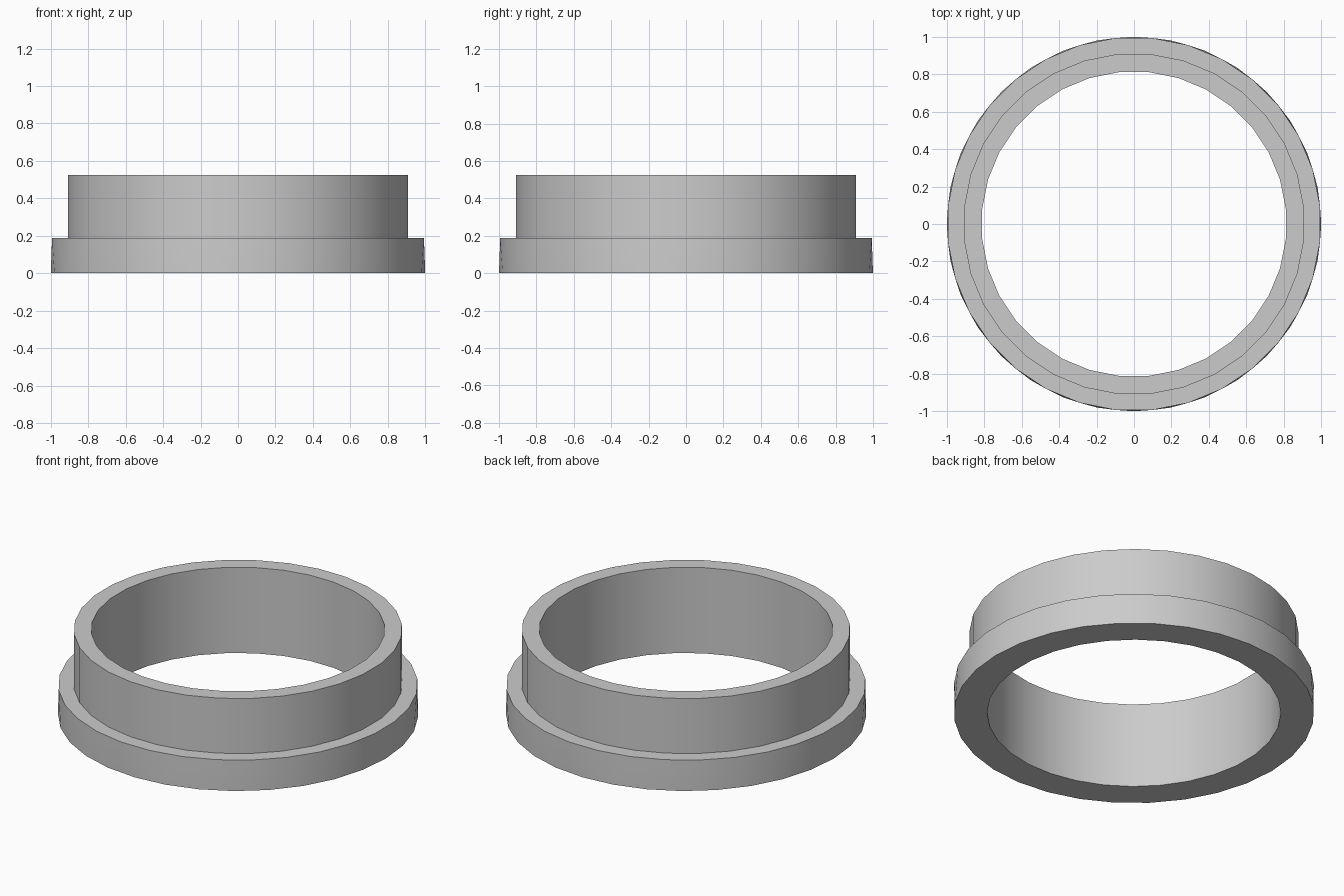
import bpy, bmesh
from math import cos, sin, tau, radians

if "Cube" in bpy.data.objects:
    bpy.data.objects.remove(bpy.data.objects["Cube"])

SIDES = 32
# cross-section, as (radius, height, twist in steps)
PROFILE = [
    (0.815, 0.0, 0.5),    # bore, bottom
    (1.0, 0.0, 0.0),      # flange, bottom
    (0.998, 0.188, 0.5),  # flange, top
    (0.912, 0.188, 0.5),  # collar, base
    (0.912, 0.525, 0.5),  # collar, rim
    (0.815, 0.525, 0.5),  # bore, top
]


def lathe(name, profile, sides):
    bm = bmesh.new()
    rings = []
    for r, z, twist in profile:
        angles = [tau * (i + twist) / sides for i in range(sides)]
        rings.append([bm.verts.new((r * cos(a), r * sin(a), z)) for a in angles])
    for k, low in enumerate(rings):
        high = rings[(k + 1) % len(rings)]
        for i in range(sides):
            j = (i + 1) % sides
            if profile[k][2] < profile[(k + 1) % len(profile)][2] and profile[k][1] == 0:
                # staggered flange wall
                bm.faces.new((low[i], low[j], high[i]))
                bm.faces.new((low[j], high[j], high[i]))
            else:
                bm.faces.new((low[i], low[j], high[j], high[i]))
    bmesh.ops.recalc_face_normals(bm, faces=bm.faces)
    mesh = bpy.data.meshes.new(name)
    bm.to_mesh(mesh)
    bm.free()
    obj = bpy.data.objects.new(name, mesh)
    bpy.context.collection.objects.link(obj)
    return obj


# Flanged bushing ring
ring = lathe("flanged_ring", PROFILE, SIDES)
bpy.context.view_layer.objects.active = ring
ring.select_set(True)
bpy.ops.object.shade_smooth_by_angle(angle=radians(30))
